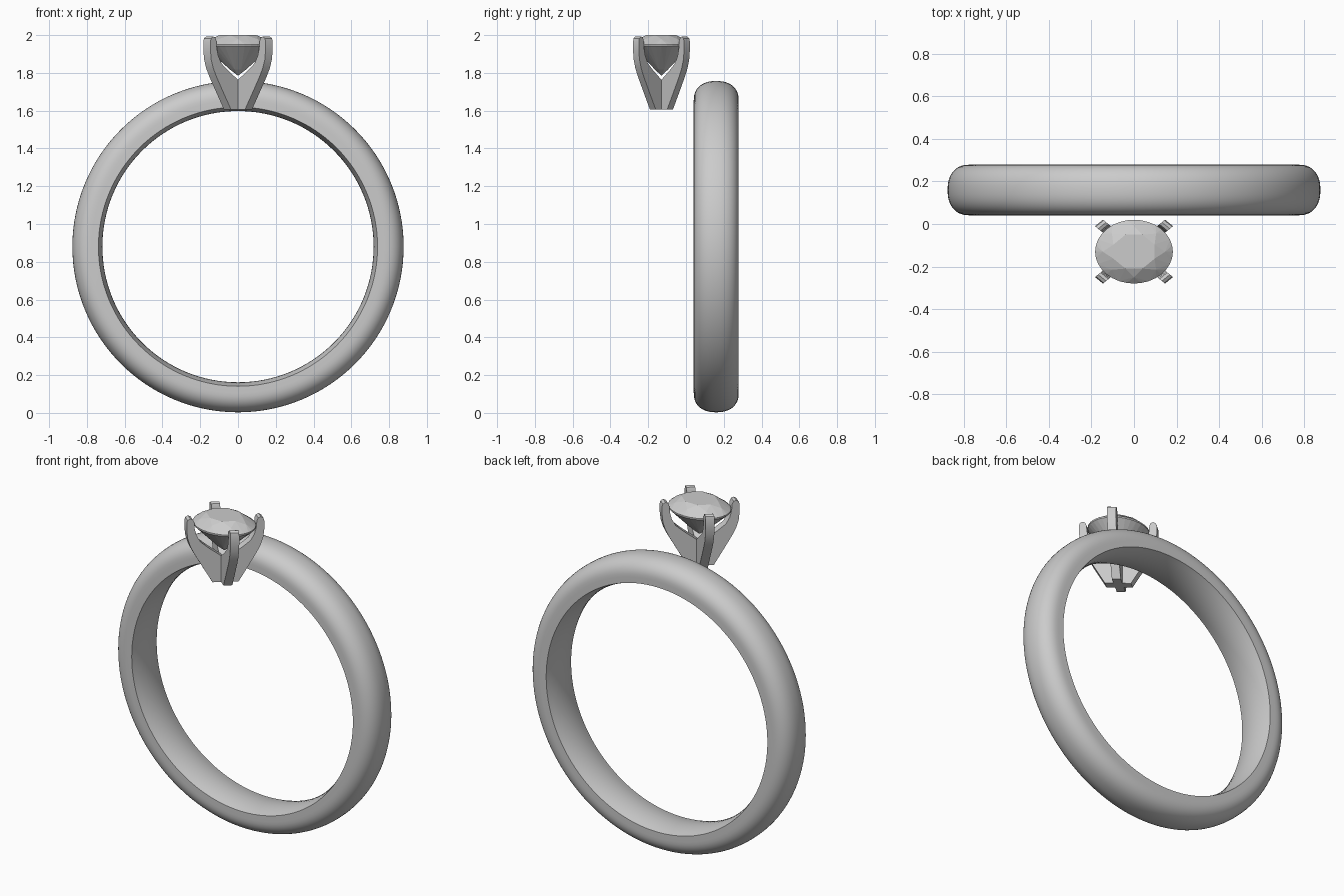
import bpy, bmesh
from math import sin, cos, pi, radians

if "Cube" in bpy.data.objects:
    bpy.data.objects.remove(bpy.data.objects["Cube"])

RING_Z, RING_Y = 0.88, 0.16        # band centre
SET_Y, SQUASH = -0.13, 0.82        # setting centre and oval factor


def finish(name, bm, smooth=None):
    bmesh.ops.recalc_face_normals(bm, faces=bm.faces)
    me = bpy.data.meshes.new(name)
    bm.to_mesh(me)
    bm.free()
    ob = bpy.data.objects.new(name, me)
    bpy.context.collection.objects.link(ob)
    if smooth:
        bpy.ops.object.select_all(action='DESELECT')
        ob.select_set(True)
        bpy.context.view_layer.objects.active = ob
        bpy.ops.object.shade_smooth_by_angle(angle=radians(smooth))
    return ob


# Band: domed outside, flat rims, slightly curved comfort-fit inside
profile = []
for i in range(25):
    t = pi * i / 24
    c, s = cos(t), sin(t)
    y = 0.119 * abs(c) ** (2 / 2.3) * (1 if c > 0 else -1)
    profile.append((y, 0.775 + 0.102 * abs(s) ** (2 / 2.3)))
for i in range(9):
    y = -0.119 + 0.238 * i / 8
    profile.append((y, 0.718 + 0.021 * (y / 0.119) ** 2))

bm = bmesh.new()
SEG = 128
rings = []
for k in range(SEG):
    a = 2 * pi * k / SEG
    rings.append([bm.verts.new((r * cos(a), RING_Y + y, RING_Z + r * sin(a)))
                  for y, r in profile])
n = len(profile)
for k in range(SEG):
    p, q = rings[k], rings[(k + 1) % SEG]
    for j in range(n):
        bm.faces.new((p[j], p[(j + 1) % n], q[(j + 1) % n], q[j]))
finish("band", bm, 35)

# Prongs: one curved side outline, extruded and turned to the four diagonals
outline = [(0, 1.605), (0.078, 1.605), (0.132, 1.69), (0.188, 1.78), (0.212, 1.825),
           (0.227, 1.87), (0.233, 1.92), (0.233, 1.965), (0.228, 1.983), (0.212, 1.992),
           (0.196, 1.986), (0.188, 1.968), (0.185, 1.93), (0.174, 1.89),
           (0.15, 1.85), (0.10, 1.812), (0.03, 1.766), (0, 1.748)]
HALF = 0.0265
for k, label in enumerate(("back_right", "back_left", "front_left", "front_right")):
    a = pi / 4 + k * pi / 2
    bm = bmesh.new()
    sides = []
    for w in (-HALF, HALF):
        sides.append([bm.verts.new((r * cos(a) - w * sin(a),
                                    SET_Y + SQUASH * (r * sin(a) + w * cos(a)), z))
                      for r, z in outline])
    bm.faces.new(sides[0])
    bm.faces.new(sides[1][::-1])
    m = len(outline)
    for j in range(m):
        i = (j + 1) % m
        bm.faces.new((sides[0][j], sides[0][i], sides[1][i], sides[1][j]))
    finish(label + "_prong", bm, 32)

# Gem: oval brilliant, faceted as the hull of its facet corner rings
bm = bmesh.new()
gem_rings = [(8, 0.5, 0.105, 2.0), (8, 0, 0.147, 1.979), (32, 0, 0.183, 1.951),
             (32, 0, 0.183, 1.942), (8, 0.5, 0.045, 1.817)]
for count, shift, r, z in gem_rings:
    for k in range(count):
        a = 2 * pi * (k + shift) / count
        bm.verts.new((r * cos(a), SET_Y + SQUASH * r * sin(a), z))
bm.verts.new((0, SET_Y, 1.785))
bmesh.ops.convex_hull(bm, input=bm.verts)
finish("gem", bm)
